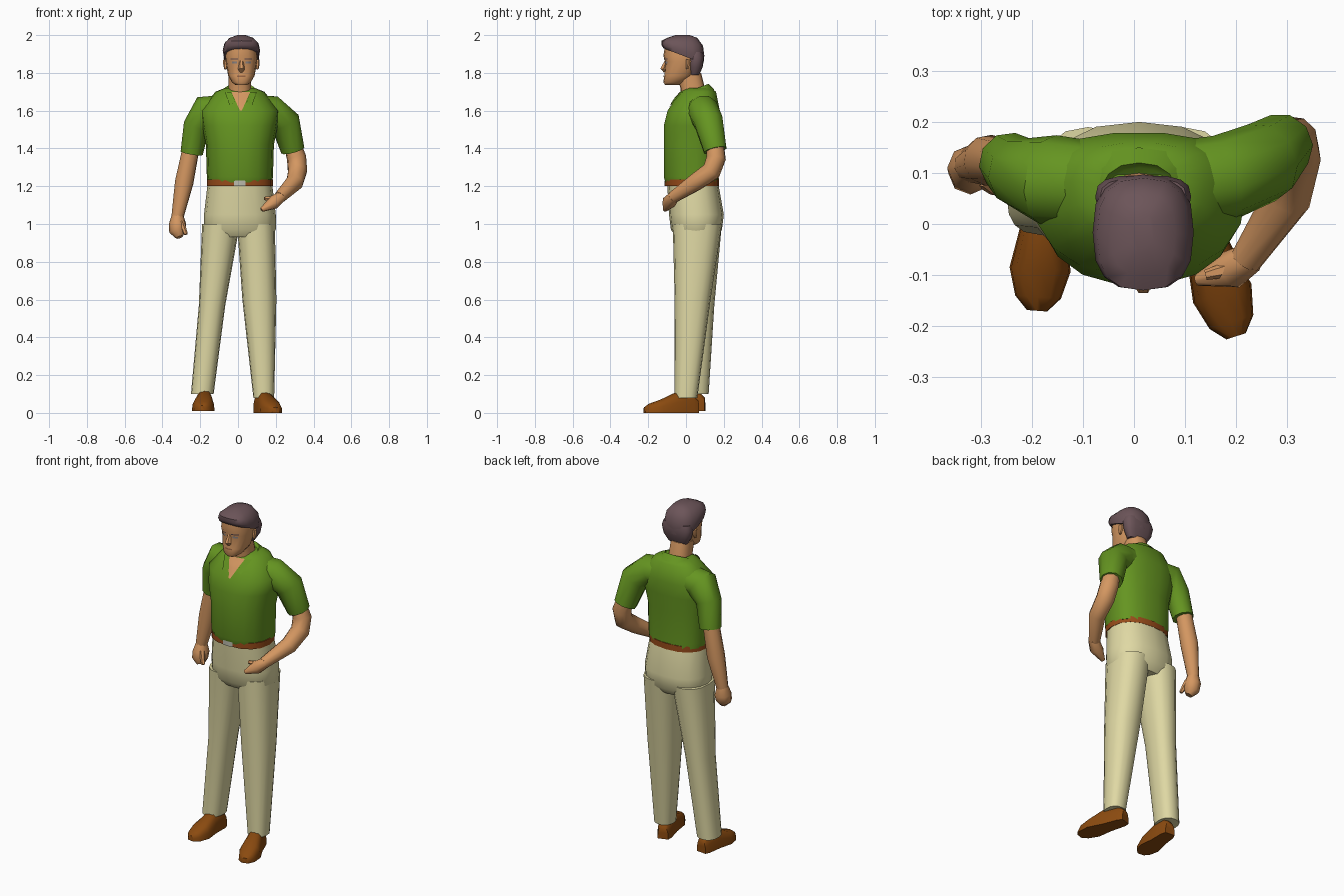
import bpy
import bmesh
from math import sin, cos, pi, copysign, radians
from mathutils import Vector
from mathutils.bvhtree import BVHTree

if "Cube" in bpy.data.objects:
    bpy.data.objects.remove(bpy.data.objects["Cube"])


def material(name, red, green, blue):
    mat = bpy.data.materials.new(name)
    mat.use_nodes = True
    mat.diffuse_color = (red, green, blue, 1)
    shader = next(n for n in mat.node_tree.nodes if n.type == "BSDF_PRINCIPLED")
    shader.inputs["Base Color"].default_value = (red, green, blue, 1)
    shader.inputs["Roughness"].default_value = .8
    return mat


skin = material("skin", .66, .31, .12)
hair = material("hair brown", .15, .09, .1)
shirt_green = material("shirt green", .13, .3, .015)
khaki = material("trouser khaki", .74, .69, .37)
belt_brown = material("belt brown", .31, .07, .01)
shoe_brown = material("shoe brown", .26, .07, .005)
eye_grey = material("eye grey", .22, .2, .2)
lip_brown = material("lip brown", .3, .12, .05)
metal = material("buckle metal", .5, .5, .42)


def finish(name, bm, mat):
    """Turn a bmesh into a smooth shaded object; return a tree for projecting."""
    bmesh.ops.remove_doubles(bm, verts=bm.verts, dist=.0001)
    bmesh.ops.recalc_face_normals(bm, faces=bm.faces)
    tree = BVHTree.FromBMesh(bm)
    mesh = bpy.data.meshes.new(name)
    bm.to_mesh(mesh)
    bm.free()
    mesh.materials.append(mat)
    obj = bpy.data.objects.new(name, mesh)
    bpy.context.collection.objects.link(obj)
    bpy.ops.object.select_all(action="DESELECT")
    obj.select_set(True)
    bpy.context.view_layer.objects.active = obj
    bpy.ops.object.shade_smooth_by_angle(angle=radians(50))
    return tree


def loft(name, rings, mat):
    """Skin a list of point rings and cap both ends."""
    bm = bmesh.new()
    loops = [[bm.verts.new(point) for point in ring] for ring in rings]
    for low, high in zip(loops, loops[1:]):
        for i in range(len(low)):
            j = (i + 1) % len(low)
            bm.faces.new((low[i], low[j], high[j], high[i]))
    bm.faces.new(loops[0])
    bm.faces.new(loops[-1])
    return finish(name, bm, mat)


def rounded(angle, power):
    """Return a point on a unit circle squared off by the power."""
    return [copysign(abs(v) ** power, v) for v in (cos(angle), sin(angle))]


def body(name, mat, rows, shift=.01, lean=0, power=.85, widest=.5, sides=16):
    """Loft rings given as half width, front, back, height and optional tilt."""
    rings = []
    for half, front, back, height, *tilt in rows:
        slope = tilt[0] if tilt else 0
        centre = front + (back - front) * widest
        ring = []
        for i in range(sides):
            u, v = rounded(2 * pi * i / sides, power)
            y = centre + v * (back - centre if v > 0 else centre - front)
            rise = slope * (y - (front + back) / 2)
            ring.append(Vector((shift + lean * height + u * half, y, height + rise)))
        rings.append(ring)
    return loft(name, rings, mat)


def limb(name, mat, rows, sides=10):
    """Loft round rings across a path given as x, y, z and radius."""
    points = [Vector(row[:3]) for row in rows]
    rings, turn, previous = [], None, None
    for k, (point, row) in enumerate(zip(points, rows)):
        ahead = points[min(k + 1, len(points) - 1)] - points[max(k - 1, 0)]
        ahead.normalize()
        if turn is None:
            turn = ahead.to_track_quat("Z", "Y")
        else:
            turn = previous.rotation_difference(ahead) @ turn
        previous = ahead
        angles = [2 * pi * i / sides for i in range(sides)]
        rings.append([point + turn @ Vector((cos(a), sin(a), 0)) * row[3] for a in angles])
    return loft(name, rings, mat)


def patch(name, mat, trees, corners, steps=6, lift=.004):
    """Lay a thin four cornered plate, given in x and z, on the front of a part."""
    a, b, c, d = (Vector(corner) for corner in corners)
    bm = bmesh.new()
    grid = []
    for i in range(steps + 1):
        row = []
        for j in range(steps + 1):
            x, z = a.lerp(b, j / steps).lerp(d.lerp(c, j / steps), i / steps)
            hits = [t.ray_cast(Vector((x, -1, z)), Vector((0, 1, 0)))[0] for t in trees]
            y = min((hit.y for hit in hits if hit), default=0)
            row.append(bm.verts.new((x, y - lift, z)))
        grid.append(row)
    for upper, lower in zip(grid, grid[1:]):
        for j in range(steps):
            bm.faces.new((upper[j], upper[j + 1], lower[j + 1], lower[j]))
    finish(name, bm, mat)


def rectangle(x, z, half, rise):
    return [(x - half, z + rise), (x + half, z + rise), (x + half, z - rise), (x - half, z - rise)]


def shoe(name, heel, toe):
    """Loft a flat soled arch from heel to toe."""
    heel, toe = Vector(heel), Vector(toe)
    up = Vector((0, 0, 1))
    across = (toe - heel).normalized().cross(up)
    arch = [rounded(pi * i / 8, .7) for i in range(9)]
    stations = [(0, .03, .07), (.1, .04, .1), (.4, .045, .11),
                (.7, .06, .07), (.9, .045, .05), (1, .02, .03)]
    loft(name, [[heel.lerp(toe, along) + across * u * half + up * v * tall
                 for u, v in arch] for along, half, tall in stations], shoe_brown)


# Trousers: hips, then legs that lean outward towards the hem
body("trouser_hips", khaki, [(.16, -.05, .16, .93), (.19, -.08, .19, .97),
                             (.19, -.09, .2, 1.05), (.17, -.1, .17, 1.22)])
body("right_trouser_leg", khaki, [(.06, -.02, .12, .1), (.07, -.03, .15, .57),
                                  (.1, -.07, .19, 1)], shift=-.2, lean=.11)
body("left_trouser_leg", khaki, [(.055, -.06, .06, .08), (.09, -.06, .13, .6),
                                 (.1, -.07, .19, 1)], shift=.14, lean=-.045)

# Shoes
shoe("right_shoe", (-.17, .1, .01), (-.19, -.17, .01))
shoe("left_shoe", (.11, .06, 0), (.2, -.22, 0))

# Belt and buckle
belt = body("belt", belt_brown, [(.175, -.11, .175, z) for z in (1.2, 1.235)])
patch("buckle", metal, [belt], rectangle(.01, 1.215, .03, .014))

# Shirt body, collar and neck
shirt = body("shirt", shirt_green, [
    (.17, -.11, .17, 1.22), (.175, -.12, .17, 1.25), (.18, -.12, .17, 1.42),
    (.2, -.12, .18, 1.52), (.21, -.1, .18, 1.6), (.13, -.03, .16, 1.7),
    (.08, 0, .13, 1.72)], widest=.6, sides=18)
collar = body("collar", shirt_green, [
    (.12, -.08, .15, 1.67, .35), (.08, -.05, .12, 1.71, .38), (.065, -.03, .11, 1.7, .35)])
neck = body("neck", skin, [(.065, -.03, .11, 1.65), (.06, -.03, .1, 1.72),
                           (.06, -.05, .08, 1.8)])
patch("open_neckline", skin, [shirt, collar, neck],
      [(-.035, 1.7), (.065, 1.7), (.02, 1.6), (.01, 1.6)])
for side, sign in (("right", -1), ("left", 1)):
    flap = [(.015 + sign * x, z) for x, z in
            ((.05, 1.7), (.085, 1.7), (.06, 1.63), (.03, 1.645))]
    patch(side + "_collar_flap", shirt_green, [shirt, collar], flap, lift=.008)

# Sleeves
limb("right_sleeve", shirt_green, [
    (-.1, .08, 1.6, .085), (-.165, .085, 1.6, .09), (-.22, .1, 1.52, .07),
    (-.245, .12, 1.375, .06)])
limb("left_sleeve", shirt_green, [
    (.1, .08, 1.6, .085), (.175, .09, 1.6, .085), (.25, .12, 1.54, .08),
    (.29, .155, 1.39, .063)])

# Right arm hanging down
limb("right_forearm", skin, [(-.245, .12, 1.42, .045), (-.285, .125, 1.22, .05),
                             (-.32, .115, 1.04, .033)])
limb("right_hand", skin, [(-.32, .115, 1.05, .03), (-.32, .11, 1, .046),
                          (-.32, .1, .96, .044), (-.31, .09, .93, .02)], sides=8)
limb("right_thumb", skin, [(-.3, .09, 1.01, .018), (-.275, .065, .945, .01)], sides=6)

# Left arm bent towards the belt
limb("left_forearm", skin, [(.285, .155, 1.43, .045), (.31, .16, 1.35, .052),
                            (.315, .135, 1.28, .052), (.3, .05, 1.22, .047),
                            (.22, -.07, 1.14, .032)])
limb("left_hand", skin, [(.23, -.065, 1.145, .03), (.19, -.09, 1.115, .038),
                         (.125, -.11, 1.075, .012)], sides=8)
limb("left_thumb", skin, [(.2, -.085, 1.135, .018), (.14, -.1, 1.135, .01)], sides=6)

# Head and face
middle = .018
head = body("head", skin, [
    (.03, -.11, -.04, 1.735), (.05, -.12, -.01, 1.75), (.07, -.115, .04, 1.785),
    (.083, -.11, .075, 1.86), (.085, -.12, .085, 1.89), (.08, -.11, .08, 1.95)], shift=middle)
limb("nose", skin, [(middle, -.1, 1.875, .008), (middle, -.12, 1.82, .018),
                    (middle, -.11, 1.81, .012)], sides=6)
patch("mouth", lip_brown, [head], rectangle(middle, 1.783, .022, .004))
for side, sign in (("right", -1), ("left", 1)):
    eye_x, ear_x = middle + sign * .037, middle + sign * .084
    patch(side + "_eye", eye_grey, [head], rectangle(eye_x, 1.856, .014, .005))
    patch(side + "_eyebrow", hair, [head], rectangle(eye_x, 1.873, .02, .003))
    limb(side + "_ear", skin, [(ear_x, .005, 1.82, .007), (ear_x, .01, 1.85, .013),
                               (ear_x, .01, 1.87, .012)], sides=6)

# Hair
body("hair_top", hair, [
    (.094, -.12, .093, 1.89, -.38), (.099, -.13, .097, 1.92, -.25),
    (.09, -.13, .09, 1.957, -.12), (.063, -.1, .06, 1.985), (.022, -.055, .02, 2)],
    shift=middle, power=.75)
body("hair_back", hair, [(.06, .02, .07, 1.79), (.084, .015, .088, 1.83),
                         (.094, .01, .096, 1.88), (.085, .01, .09, 1.91)],
     shift=middle, power=.7)
